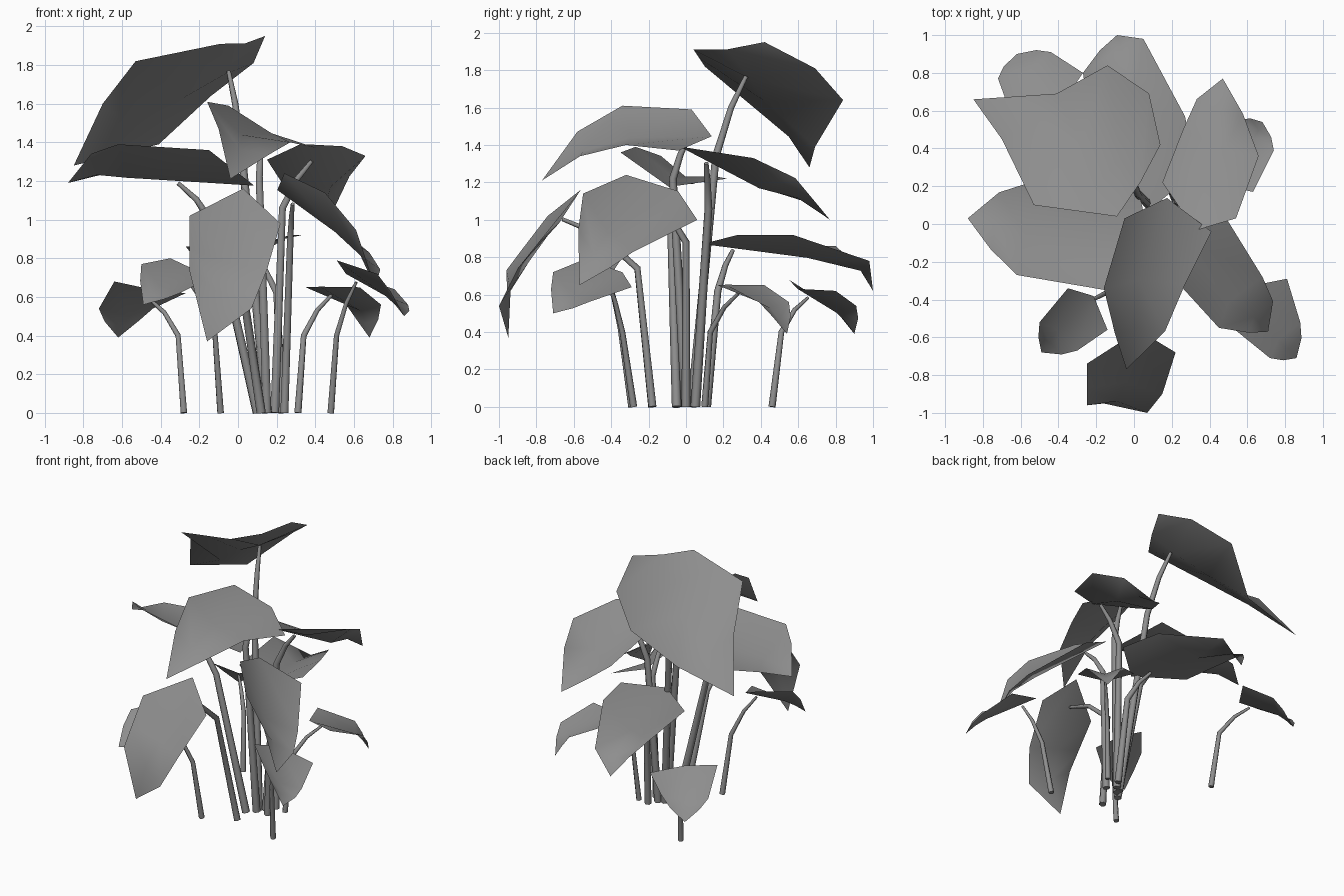
import bpy
from mathutils import Vector

if "Cube" in bpy.data.objects:
    bpy.data.objects.remove(bpy.data.objects["Cube"])

grey = bpy.data.materials.new("dark_grey")
grey.diffuse_color = (0.27, 0.27, 0.27, 1)
grey.use_nodes = True
grey.node_tree.nodes["Principled BSDF"].inputs["Base Color"].default_value = grey.diffuse_color


def add(name, data):
    data.materials.append(grey)
    bpy.context.collection.objects.link(bpy.data.objects.new(name, data))


def leaf(name, left, right, tip, sink, base_sink, back, bulge, attach):
    """Folded low-poly blade between a left and a right edge and a tip.
    sink = fold depth, back = reach of the base behind the lobes,
    bulge = arch towards the tip. Returns where the stem meets the midrib."""
    left, right = [Vector(p) for p in left], [Vector(p) for p in right]
    tip = Vector(tip)
    axis = tip - (left[0] + right[0]) / 2
    up = (right[1] - left[1]).cross(axis).normalized()
    if up.z < 0:
        up.negate()
    # short outlines get an extra arched row before the tip
    if len(left) == 2:
        p, q = left[1], right[1]
        left.append((p + tip) / 2 + up * bulge * (tip - p).length - (q - p) * .06)
        right.append((q + tip) / 2 + up * bulge * (tip - q).length + (q - p) * .06)
    # sunken midrib
    mids = [(a + b) / 2 - up * (sink if i else base_sink) * (b - a).length
            for i, (a, b) in enumerate(zip(left, right))]
    mids[0] -= axis * back
    verts = [v for row in zip(left, mids, right) for v in row] + [tip]
    faces, n = [], len(left)
    for i in range(0, 3 * (n - 1), 3):
        faces += [(i, i + 1, i + 4, i + 3), (i + 1, i + 2, i + 5, i + 4)]
    k = 3 * n
    faces += [(k - 3, k - 2, k), (k - 2, k - 1, k)]
    mesh = bpy.data.meshes.new(name)
    mesh.from_pydata([tuple(v) for v in verts], [], faces)
    mesh.update()
    if mesh.polygons[0].normal.dot(up) < 0:
        mesh.flip_normals()
    mesh.shade_smooth()
    add(name, mesh)
    return mids[0].lerp(mids[1], attach) - up * 0.012


def stem(name, foot, knee, end, radius):
    """Tapered six-sided stalk that bends over towards its leaf."""
    foot, knee = Vector((*foot, 0)), Vector(knee)
    bend = knee.lerp(end, 0.5) + Vector((0, 0, 0.1 * (end - knee).length))
    curve = bpy.data.curves.new(name, 'CURVE')
    curve.dimensions = '3D'
    curve.bevel_depth = radius
    curve.bevel_resolution = 1
    curve.use_fill_caps = True
    spline = curve.splines.new('POLY')
    spline.points.add(3)
    for pt, pos, r in zip(spline.points, (foot, knee, bend, end),
                          (1.0, 0.8, 0.65, 0.45)):
        pt.co = (*pos, 1)
        pt.radius = r
    add(name, curve)


def frond(name, foot, knee, radius, left, right, tip, sink=0.17,
          base_sink=0.17, back=0.14, bulge=0.10, attach=0.3):
    end = leaf(name + "_leaf", left, right, tip, sink, base_sink, back,
               bulge, attach)
    stem(name + "_stem", foot, knee, end, radius)


# tall central leaves
frond("top", (.15, .03), (.02, .16, 1.34), .026,
      [(-.09, .04, 1.91), (-.31, .07, 1.865), (-.53, .10, 1.82), (-.70, .45, 1.60)],
      [(.14, .42, 1.95), (.08, .69, 1.81), (-.14, .84, 1.64), (-.41, .69, 1.39)],
      (-.85, .66, 1.28), sink=.14, base_sink=.05, back=0, attach=.85)
frond("left", (.10, -.05), (-.12, -.08, .96), .026,
      [(-.15, -.35, 1.36), (-.62, -.27, 1.39)],
      [(0, .29, 1.23), (-.55, .22, 1.22)],
      (-.88, .03, 1.19), sink=.18, base_sink=.22, back=.18, attach=.6)
frond("upper_front", (.15, 0), (.11, -.07, 1.22), .026,
      [(-.05, .03, 1.59), (-.16, -.34, 1.61)],
      [(.41, -.04, 1.37), (.27, -.32, 1.40)], (-.04, -.77, 1.21))
frond("right_back", (.19, .05), (.23, .12, 1.06), .026,
      [(.15, .22, 1.31), (.26, .50, 1.14)],
      [(.54, .03, 1.38), (.66, .36, 1.33)],
      (.47, .77, 1.0), base_sink=.08, back=.22, attach=.35)

# middle leaves
frond("back", (.23, .11), (.20, .17, .62), .024,
      [(-.20, .30, .86), (-.27, .80, .86), (-.18, .92, .75)],
      [(.33, .28, .92), (.27, .57, .92), (.05, .98, .78)],
      (-.09, 1.0, .62), back=.24)
frond("front", (.12, -.18), (.01, -.26, .74), .024,
      [(-.25, -.74, 1.02), (-.25, -.87, .85), (-.25, -.96, .73)],
      [(.22, -.68, .98), (.15, -.90, .74), (.07, -1.0, .54)],
      (-.16, -.95, .37), sink=.12, back=.3, attach=.4)
frond("right_front", (.24, 0), (.27, 0, .88), .024,
      [(.24, -.32, 1.24), (.45, -.55, 1.14)],
      [(.47, .06, 1.0), (.68, -.28, .83)],
      (.71, -.57, .65), base_sink=.2, back=.2)

# small outer leaves
frond("low_back_left", (-.28, .46), (-.31, .51, .40), .019,
      [(-.64, .55, .68), (-.72, .77, .54)],
      [(-.27, .80, .62), (-.44, .91, .54)], (-.62, .90, .39), bulge=.05)
frond("low_front_right", (.48, -.28), (.51, -.34, .40), .019,
      [(.51, -.54, .79), (.72, -.71, .72)],
      [(.81, -.29, .64), (.88, -.52, .56)],
      (.86, -.71, .50), bulge=.05, back=.25)
frond("low_back_right", (.31, .10), (.34, .13, .40), .019,
      [(.35, .42, .65), (.56, .55, .56)],
      [(.63, .17, .65), (.74, .39, .56)],
      (.68, .54, .39), bulge=.05, back=.2)
frond("low_front_left", (-.09, -.29), (-.12, -.35, .42), .019,
      [(-.35, -.34, .80), (-.50, -.52, .77)],
      [(-.14, -.56, .70), (-.30, -.67, .62)], (-.49, -.68, .56), bulge=.05)
